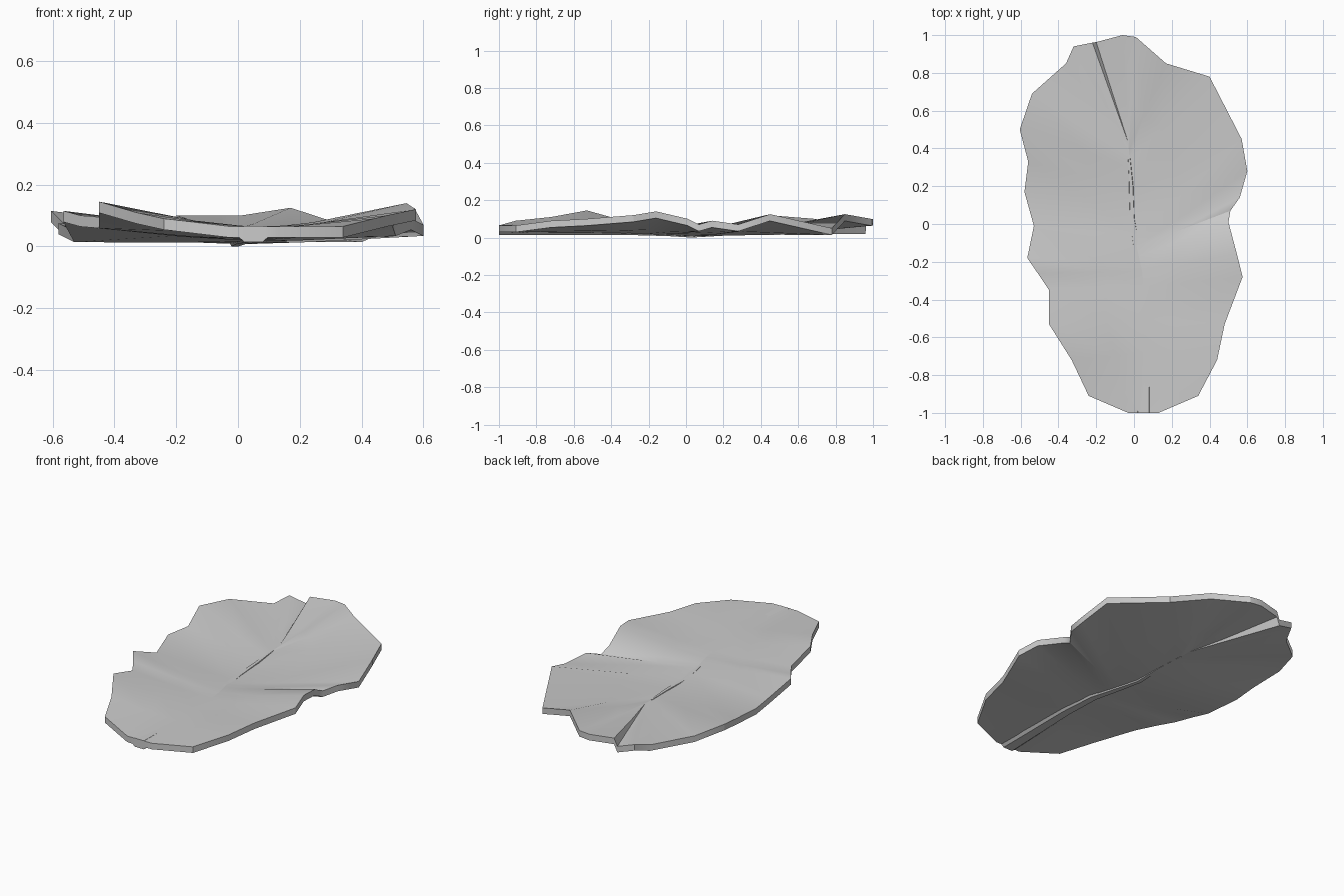
import bpy, bmesh

# Rim points per side: x, y, top height, y of the vein root on the midrib
RIGHT = [(0.13, -1.0, 0.065, -1.0), (0.34, -0.91, 0.065, -0.86), (0.44, -0.72, 0.09, -0.68),
         (0.48, -0.53, 0.10, -0.5), (0.575, -0.28, 0.12, -0.33), (0.545, -0.16, 0.14, -0.24),
         (0.50, 0.01, 0.10, -0.17), (0.51, 0.07, 0.07, -0.12), (0.56, 0.14, 0.09, -0.06),
         (0.60, 0.28, 0.07, 0.04), (0.57, 0.45, 0.125, 0.18), (0.40, 0.78, 0.05, 0.33),
         (0.17, 0.85, 0.125, 0.39), (0.01, 0.99, 0.10, 0.42), (-0.06, 1.0, 0.10, 0.43),
         (-0.20, 0.963, 0.10, 0.43)]
LEFT = [(-0.03, -1.0, 0.065, -1.0), (-0.24, -0.91, 0.09, -0.86), (-0.33, -0.72, 0.11, -0.68),
        (-0.45, -0.53, 0.145, -0.5), (-0.45, -0.35, 0.095, -0.33), (-0.51, -0.26, 0.10, -0.25),
        (-0.565, -0.18, 0.115, -0.2), (-0.53, -0.01, 0.05, -0.06), (-0.58, 0.17, 0.075, 0.1),
        (-0.56, 0.33, 0.07, 0.2), (-0.605, 0.5, 0.115, 0.3), (-0.54, 0.69, 0.10, 0.36),
        (-0.36, 0.85, 0.06, 0.4), (-0.32, 0.94, 0.085, 0.42), (-0.22, 0.96, 0.055, 0.43),
        (-0.20, 0.963, 0.10, 0.43)]
# Midrib centre line: x, y, blade top height
RIB = [(0.05, -1.0, 0.065), (0.06, -0.5, 0.06), (0.05, -0.28, 0.055), (0.01, -0.1, 0.05),
       (-0.01, 0.03, 0.042), (-0.015, 0.2, 0.047), (-0.03, 0.43, 0.055)]


def rib_at(y):
    """Point on the midrib at a given y."""
    for a, b in zip(RIB, RIB[1:]):
        if y <= b[1]:
            t = (y - a[1]) / (b[1] - a[1])
            return tuple(a[i] + (b[i] - a[i]) * t for i in range(3))
    return RIB[-1]


def finish(name, bm):
    bmesh.ops.recalc_face_normals(bm, faces=bm.faces)
    me = bpy.data.meshes.new(name)
    bm.to_mesh(me)
    bm.free()
    ob = bpy.data.objects.new(name, me)
    bpy.context.collection.objects.link(ob)
    bpy.ops.object.select_all(action='DESELECT')
    ob.select_set(True)
    bpy.context.view_layer.objects.active = ob
    bpy.ops.object.shade_smooth_by_angle(angle=0.52)
    return ob


# Leaf blade: veined sheet from midrib to rim, closed downward to a thin slab
bm = bmesh.new()
THICK = 0.036
for side in (RIGHT, LEFT):
    layers = []
    for drop in (0, THICK):
        rows = []
        for x, y, z, ry in side:
            rx, ry, rz = rib_at(ry)
            row = []
            for t, bend in ((0, 0), (0.4, 0.28), (1, 1)):
                row.append(bm.verts.new((rx + (x - rx) * t, ry + (y - ry) * t,
                                         rz + (z - rz) * bend - drop)))
            rows.append(row)
        layers.append(rows)
        for a, b in zip(rows, rows[1:]):
            for i in range(2):
                bm.faces.new((a[i], a[i + 1], b[i + 1], b[i]))
    top, low = layers
    for i in range(len(side) - 1):
        bm.faces.new((top[i][2], low[i][2], low[i + 1][2], top[i + 1][2]))
    for j in range(2):
        bm.faces.new((top[0][j], low[0][j], low[0][j + 1], top[0][j + 1]))
bmesh.ops.remove_doubles(bm, verts=bm.verts, dist=0.0005)
finish("leaf_blade", bm)

# Midrib stem: tapered six-sided sweep; x, y, half width, bottom, top
STEM = [(0.05, -1.0, 0.06, 0.015, 0.066), (0.06, -0.5, 0.045, 0.015, 0.058),
        (0.05, -0.28, 0.038, 0.013, 0.054), (0.01, -0.1, 0.03, 0.008, 0.05),
        (-0.01, 0.03, 0.022, 0.0, 0.045), (-0.015, 0.2, 0.018, 0.01, 0.052),
        (-0.027, 0.365, 0.009, 0.016, 0.055)]
bm = bmesh.new()
rings = []
for x, y, w, lo, hi in STEM:
    mid = (lo + hi) / 2
    rings.append([bm.verts.new((x + w * u, y, v)) for u, v in
                  ((-1, mid), (-0.5, lo), (0.5, lo), (1, mid), (0.5, hi), (-0.5, hi))])
for a, b in zip(rings, rings[1:]):
    for i in range(6):
        k = (i + 1) % 6
        bm.faces.new((a[i], a[k], b[k], b[i]))
bm.faces.new(rings[0])
bm.faces.new(rings[-1])
finish("midrib_stem", bm)
